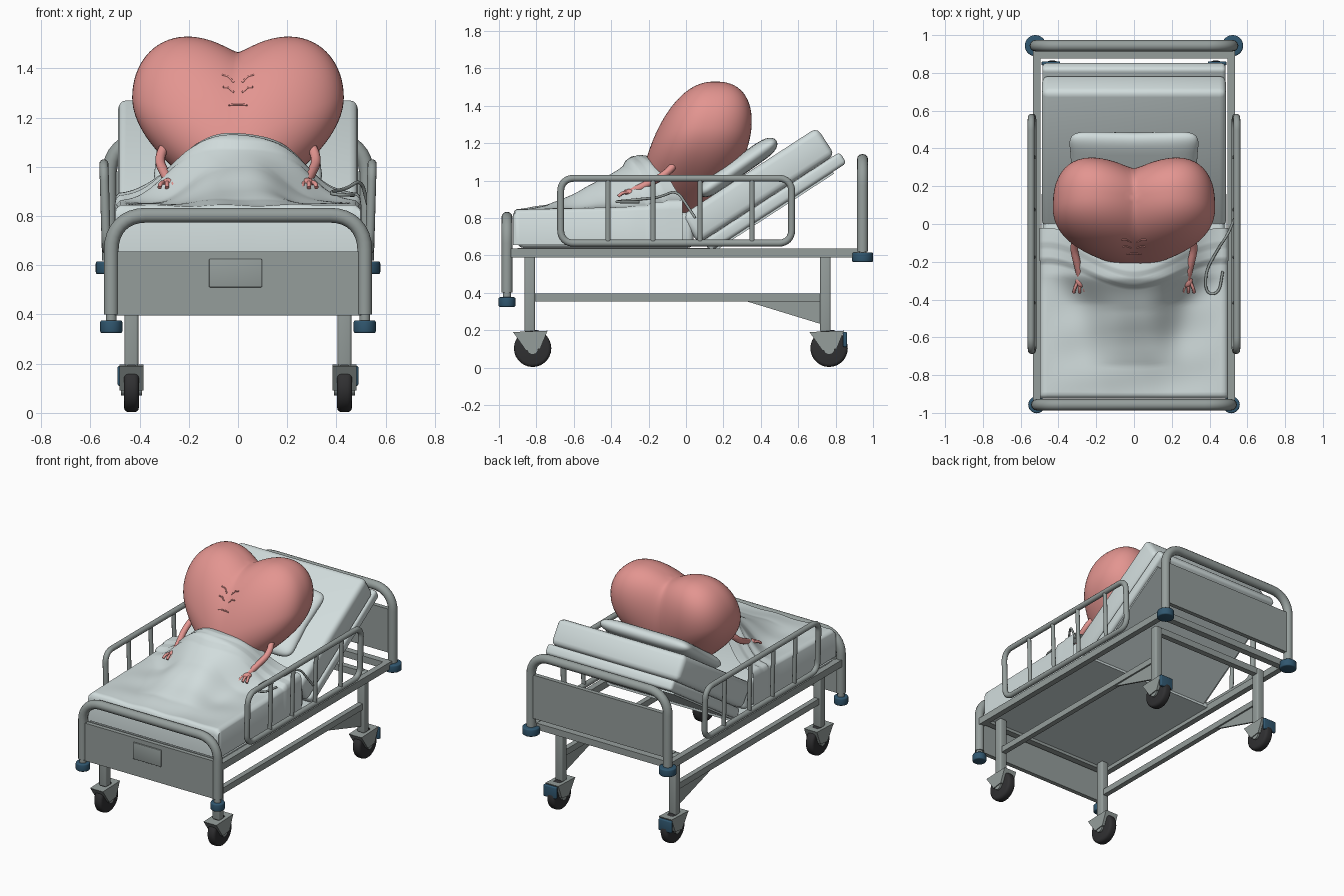
import bpy, bmesh, math
from mathutils import Vector, Matrix

if "Cube" in bpy.data.objects:
    bpy.data.objects.remove(bpy.data.objects["Cube"])


def mat(name, r, g, b):
    m = bpy.data.materials.new(name)
    m.diffuse_color = (r, g, b, 1)
    m.use_nodes = True
    m.node_tree.nodes["Principled BSDF"].inputs["Base Color"].default_value = m.diffuse_color
    return m


LINEN = mat("pale linen", .64, .72, .72)
METAL = mat("grey metal", .30, .34, .33)
BLUE = mat("blue rubber", .03, .095, .16)
BLACK = mat("black rubber", .03, .03, .032)
PINK = mat("pink flesh", .77, .30, .28)


def finish(ob, m, angle=40):
    ob.data.materials.clear()
    ob.data.materials.append(m)
    bpy.ops.object.select_all(action='DESELECT')
    ob.select_set(True)
    bpy.context.view_layer.objects.active = ob
    bpy.ops.object.shade_smooth_by_angle(angle=math.radians(angle))
    return ob


def from_bm(name, bm, m, angle=40, bevel=0, seg=3):
    bmesh.ops.recalc_face_normals(bm, faces=bm.faces)
    if bevel:
        bmesh.ops.bevel(bm, geom=bm.edges[:], offset=bevel, segments=seg, affect='EDGES', profile=.5)
    me = bpy.data.meshes.new(name)
    bm.to_mesh(me)
    bm.free()
    ob = bpy.data.objects.new(name, me)
    bpy.context.collection.objects.link(ob)
    return finish(ob, m, angle)


def box(name, c, size, m, bevel=0, tilt=0, seg=3):
    bm = bmesh.new()
    bmesh.ops.create_cube(bm, size=1, matrix=Matrix.Diagonal((*size, 1)))
    ob = from_bm(name, bm, m, 40, bevel, seg)
    ob.matrix_world = Matrix.Translation(c) @ Matrix.Rotation(tilt, 4, 'X')
    return ob


def cyl(name, c, r, h, m, axis='Z', bevel=0, n=28):
    bm = bmesh.new()
    bmesh.ops.create_cone(bm, cap_ends=True, segments=n, radius1=r, radius2=r, depth=h)
    if bevel:
        rim = [e for e in bm.edges if abs(e.verts[0].co.z - e.verts[1].co.z) < 1e-5]
        bmesh.ops.bevel(bm, geom=rim, offset=bevel, segments=3, affect='EDGES', profile=.5)
    if axis == 'X':
        bm.transform(Matrix.Rotation(math.pi / 2, 4, 'Y'))
    bm.transform(Matrix.Translation(c))
    return from_bm(name, bm, m)


def prism(name, x, width, yz, m):
    # yz polygon extruded along x
    bm = bmesh.new()
    f = bm.faces.new([bm.verts.new((x - width / 2, y, z)) for y, z in yz])
    ext = bmesh.ops.extrude_face_region(bm, geom=[f])['geom']
    bmesh.ops.translate(bm, verts=[v for v in ext if isinstance(v, bmesh.types.BMVert)], vec=(width, 0, 0))
    return from_bm(name, bm, m)


def tube(name, pts, r, m, fillet=0, closed=False):
    # swept tube with rounded corners
    pts = [Vector(p) for p in pts]
    out, n = [], len(pts)
    for i, p in enumerate(pts):
        if fillet and (closed or 0 < i < n - 1):
            a, b = pts[i - 1] - p, pts[(i + 1) % n] - p
            a = p + a.normalized() * min(fillet, a.length * .5)
            b = p + b.normalized() * min(fillet, b.length * .5)
            for k in range(9):
                t = k / 8
                w = .83 * 2 * t * (1 - t)  # near-circular corner
                out.append((a * (1 - t) ** 2 + p * w + b * t * t) / ((1 - t) ** 2 + w + t * t))
        else:
            out.append(p)
    cu = bpy.data.curves.new(name, 'CURVE')
    cu.dimensions, cu.bevel_depth, cu.bevel_resolution, cu.use_fill_caps = '3D', r, 4, True
    s = cu.splines.new('POLY')
    s.points.add(len(out) - 1)
    for q, p in zip(s.points, out):
        q.co = (*p, 1)
    s.use_cyclic_u = closed
    ob = bpy.data.objects.new(name, cu)
    bpy.context.collection.objects.link(ob)
    bpy.ops.object.select_all(action='DESELECT')
    ob.select_set(True)
    bpy.context.view_layer.objects.active = ob
    bpy.ops.object.convert(target='MESH')
    return finish(bpy.context.object, m, 50)


def lerp(x, table):
    for (a, va), (b, vb) in zip(table, table[1:]):
        if x <= b:
            t = max(0, (x - a) / (b - a))
            return va + (vb - va) * t
    return table[-1][1]


# foot and head boards: bent tube, panel, buffers
for nm, y, x, z0, z1, p0, p1, cr, cz in (("foot", -.957, .515, .40, .803, .395, .655, .045, .35),
                                         ("head", .944, .522, .62, 1.112, .68, .98, .056, .59)):
    tube(nm + "_frame_tube", [(-x, y, z0), (-x, y, z1), (x, y, z1), (x, y, z0)], .03, METAL, .14)
    box(nm + "_panel", (0, y, (p0 + p1) / 2), (2 * x - .03, .03, p1 - p0), METAL)
    for s in (-1, 1):
        cyl(nm + "_buffer", (s * x, y, cz), cr, .052, BLUE, bevel=.008)
        cyl(nm + "_buffer_neck", (s * x, y, cz + .035), .022, .06, METAL)
box("name_plate", (-.01, -.975, .568), (.215, .012, .115), METAL, .004)

# upper frame and deck
for y in (-.90, .90):
    box("upper_cross_beam", (0, y, .612), (1.0, .045, .045), METAL)
box("deck", (0, -.37, .625), (.98, 1.06, .03), LINEN)
for s in (-1, 1):
    box("upper_side_beam", (s * .515, 0, .612), (.04, 1.88, .048), METAL)
    box("lower_side_beam", (s * .433, -.045, .374), (.035, 1.56, .042), METAL)
    prism("leg_brace", s * .433, .012, [(.305, .36), (.73, .36), (.73, .23)], METAL)
    # legs and casters
    for y, wy in ((-.835, -.82), (.745, .765)):
        box("leg", (s * .433, y, .40), (.056, .056, .42), METAL, .01)
        cyl("wheel", (s * .433, wy, .103), .1, .06, BLACK, 'X', .018)
        cyl("wheel_hub", (s * .433, wy, .1), .03, .085, METAL, 'X')
        prism("caster_housing", s * .433, .098,
              [(wy - .105, .19), (wy + .08, .197), (wy + .04, .1), (wy - .035, .09)], METAL)
        if y > 0:
            box("brake_pedal", (s * .44, wy + .085, .15), (.098, .022, .08), BLUE, .006)
    # side rail
    tube("side_rail", [(s * .535, -.67, .665), (s * .545, -.67, 1.012), (s * .545, .565, 1.012),
                       (s * .535, .565, .665)], .0185, METAL, .07, True)
    for y in (-.417, -.176, .075, .353):
        tube("side_rail_bar", [(s * .535, y, .665), (s * .545, y, 1.012)], .014, METAL)
box("leg_cross_beam", (0, .745, .59), (.87, .04, .045), METAL)

# mattress: flat foot part and raised back part
TILT = math.radians(33)
box("foot_mattress", (0, -.43, .735), (.96, .94, .19), LINEN, .03)
box("back_mattress", (0, .383, .973), (.975, .87, .175), LINEN, .035, TILT)
box("back_cushion", (0, .475, .886), (.97, .87, .07), LINEN, .02, TILT)
box("back_deck", (0, .46, .83), (.92, .78, .015), LINEN, 0, TILT)


# pillow with drawn-out corners
def spow(v, e):
    return math.copysign(abs(v) ** e, v)


bm = bmesh.new()
bmesh.ops.create_uvsphere(bm, u_segments=64, v_segments=20, radius=1)
for v in bm.verts:
    X, Y, Z = v.co
    px, py = spow(X, .3), spow(Y, .3)
    v.co = (.33 * px * (1 + .1 * py * py), .245 * py * (1 + .08 * px * px), .05 * Z)
bm.transform(Matrix.Translation((0, .277, 1.07)) @ Matrix.Rotation(math.radians(35), 4, 'X'))
from_bm("pillow", bm, LINEN, 60)

# blanket draped over the lap and legs, with a folded top edge
BUMP = [(-.92, 0), (-.75, .015), (-.67, .05), (-.57, .09), (-.46, .14), (-.36, .2), (-.29, .245), (-.18, .235), (0, .2)]
WIDE = [(-.92, .17), (-.6, .19), (-.42, .22), (-.27, .31), (0, .31)]
NU, NV = 60, 56
bm = bmesh.new()
grid = []
for j in range(NV + 1):
    row = []
    for i in range(NU + 1):
        u = 2 * i / NU - 1
        k = min(i, NU - i)
        x = math.copysign((.497, .497, .492, .478)[k], u) if k < 4 else u * .53
        t = min(1, abs(x) / .46)
        y_end = -.19 + .17 * t * t * (3 - 2 * t)
        v = max(0, (j - 3) / (NV - 3))
        y = -.905 + (y_end + .905) * v
        z = .865 - .02 * (1 - v) + lerp(y, BUMP) * math.exp(-(abs(x) / lerp(y, WIDE)) ** 3.2)
        z += .007 * math.sin(9 * x + 17 * y) * math.sin(13 * x - 8 * y) * (1 - t ** 4)
        if v > .8:  # folded band
            z += .018
            x *= 1.008
        if v > .9:
            z += .008
        if j < 3:
            y = (-.925, -.925, -.918)[j]
            z = (.655, z - .035, z - .012)[j]
        if k < 3:
            z = min(z, (.655, .825 + .02 * v, z - .012)[k])
        row.append(bm.verts.new((x, y, z)))
    grid.append(row)
for a, b in zip(grid, grid[1:]):
    for i in range(NU):
        bm.faces.new((a[i], a[i + 1], b[i + 1], b[i]))
from_bm("blanket", bm, LINEN, 60)


# heart body: sphere reshaped with two lobes and a lean
def heart(X, Y, Z):
    ax = math.sqrt(X * X + .0009) - .03
    z = 1.09 + (.375 if Z > 0 else .29) * Z + .29 * ax - .09 * X * X
    py = spow(Y, .85)
    y = .08 + .26 * (z - 1.24) + (.23 * py * (1 + .65 * ax) if Y > 0 else .26 * py)
    return Vector((.43 * X, y, z))


bm = bmesh.new()
bmesh.ops.create_uvsphere(bm, u_segments=72, v_segments=48, radius=1)
for v in bm.verts:
    v.co = heart(*v.co)
from_bm("heart_body", bm, PINK, 80)


# small face wrinkles lying on the heart
def on_heart(X, Z):
    return heart(X, -math.sqrt(1 - X * X - Z * Z), Z)


for s in (-1, 1):
    tube("brow_wrinkle", [on_heart(s * a, b) for a, b in ((.04, .66), (.09, .69), (.15, .67))], .004, PINK)
    tube("eye_wrinkle", [on_heart(s * a, b) for a, b in ((.04, .55), (.09, .57), (.14, .54))], .004, PINK)
tube("mouth_wrinkle", [on_heart(a, b) for a, b in ((-.09, .38), (-.04, .42), (.04, .42), (.09, .38))], .004, PINK)

# arms and hands
for s in (-1, 1):
    tube("arm", [(s * .28, -.03, 1.12), (s * .325, -.11, 1.03), (s * .28, -.29, .94)], .02, PINK, .06)
    bm = bmesh.new()
    bmesh.ops.create_uvsphere(bm, u_segments=16, v_segments=10, radius=1,
                              matrix=Matrix.Translation((s * .278, -.30, .936)) @ Matrix.Diagonal((.032, .036, .019, 1)))
    from_bm("palm", bm, PINK, 80)
    for k in range(4):
        dx = (k - 1.5) * .015
        tube("finger", [(s * .278 + dx, -.31, .938), (s * .276 + 1.7 * dx, -.342, .934),
                        (s * .274 + 2 * dx, -.362, .915)], .0085, PINK, .015)
    tube("thumb", [(s * .27, -.29, .936), (s * .24, -.31, .93), (s * .232, -.33, .92)], .0085, PINK, .015)

# call cable
tube("call_cable", [(.54, .05, .80), (.50, -.05, .95), (.44, -.14, .91), (.38, -.25, .90), (.38, -.37, .888),
                    (.45, -.37, .885), (.47, -.25, .885)], .007, METAL, .05)
